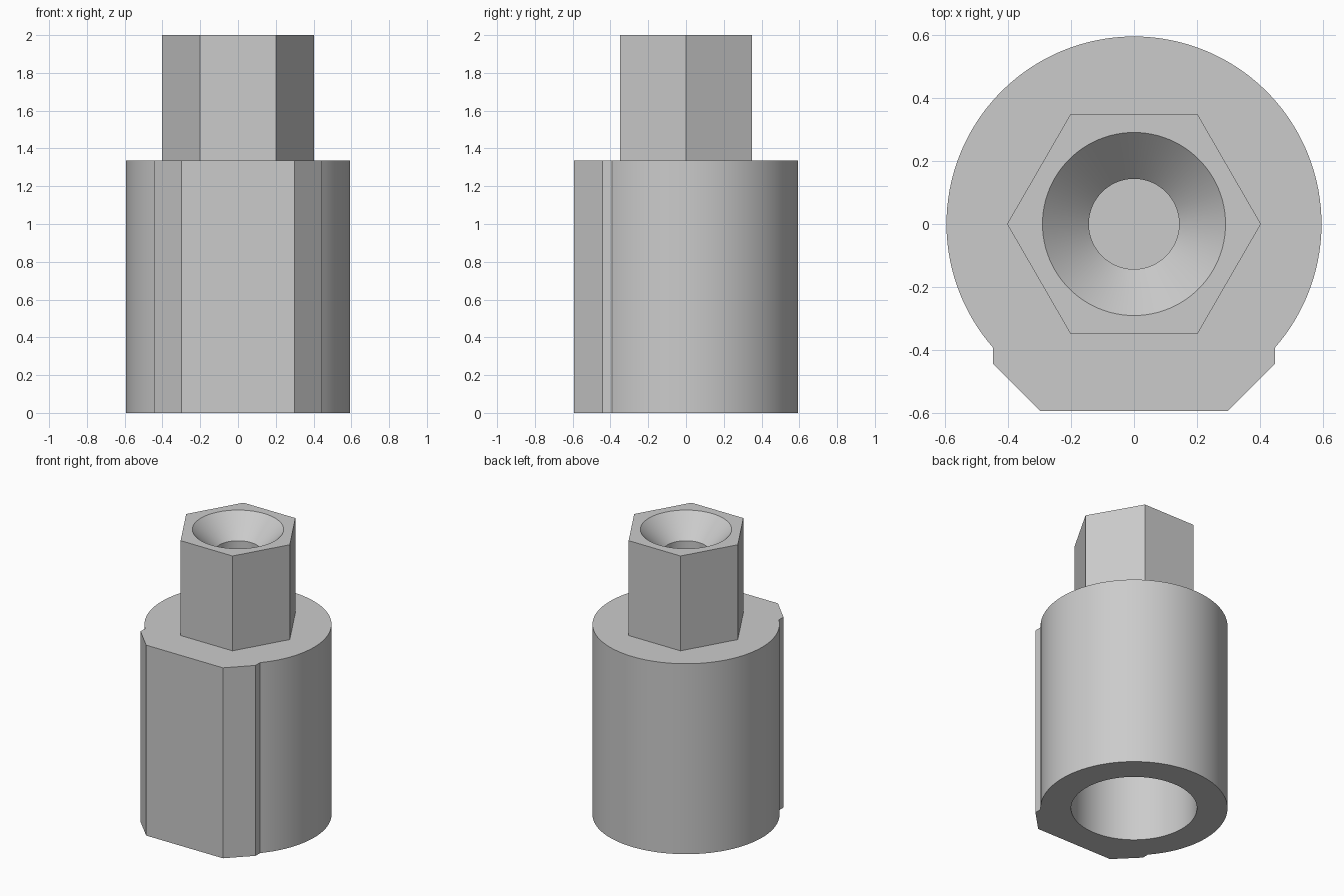
import bpy
import bmesh
import math

cube = bpy.data.objects.get("Cube")
if cube:
    bpy.data.objects.remove(cube, do_unlink=True)

LEDGE, TOP = 1.335, 2.0
BODY_R, HEX_R = 0.594, 0.402
BORE_R, BORE_DEPTH = 0.4, 1.0
SINK_R, HOLE_R, HOLE_FLOOR = 0.29, 0.143, 1.4

grey = bpy.data.materials.new("plain grey")
grey.use_nodes = True
grey.diffuse_color = (0.6, 0.6, 0.6, 1)
grey.node_tree.nodes["Principled BSDF"].inputs["Base Color"].default_value = (0.6, 0.6, 0.6, 1)


def finish(name, bm):
    bmesh.ops.recalc_face_normals(bm, faces=bm.faces)
    mesh = bpy.data.meshes.new(name)
    bm.to_mesh(mesh)
    bm.free()
    mesh.materials.append(grey)
    obj = bpy.data.objects.new(name, mesh)
    bpy.context.collection.objects.link(obj)
    return obj


def prism(name, outline, z0, z1):
    """Extrude a closed xy outline from z0 to z1."""
    bm = bmesh.new()
    face = bm.faces.new([bm.verts.new((x, y, z0)) for x, y in outline])
    out = bmesh.ops.extrude_face_region(bm, geom=[face])
    for v in out["geom"]:
        if isinstance(v, bmesh.types.BMVert):
            v.co.z = z1
    return finish(name, bm)


def lathe(name, profile, steps=96):
    """Spin an (r, z) profile that starts and ends on the axis."""
    bm = bmesh.new()
    verts = [bm.verts.new((r, 0, z)) for r, z in profile]
    edges = [bm.edges.new(pair) for pair in zip(verts, verts[1:])]
    bmesh.ops.spin(bm, geom=verts + edges, cent=(0, 0, 0), axis=(0, 0, 1),
                   angle=math.tau, steps=steps)
    bmesh.ops.remove_doubles(bm, verts=bm.verts, dist=1e-4)
    return finish(name, bm)


def combine(target, other, operation):
    mod = target.modifiers.new(operation.lower(), "BOOLEAN")
    mod.operation, mod.solver, mod.object = operation, "EXACT", other
    bpy.context.view_layer.objects.active = target
    bpy.ops.object.modifier_apply(modifier=mod.name)
    bpy.data.objects.remove(other, do_unlink=True)


# Round body whose front widens into a chamfered flat pad
pad_x, pad_y, flat_x = 0.446, -0.443, 0.298
start = -math.acos(pad_x / BODY_R)
sweep = math.pi - 2 * start
outline = [(BODY_R * math.cos(start + sweep * i / 96),
            BODY_R * math.sin(start + sweep * i / 96)) for i in range(97)]
outline += [(-pad_x, pad_y), (-flat_x, -0.592), (flat_x, -0.592), (pad_x, pad_y)]
body = prism("hex_stem_body", outline, 0, LEDGE)

# Hexagonal stem, sunk slightly into the body
hexagon = [(HEX_R * math.cos(i * math.tau / 6), HEX_R * math.sin(i * math.tau / 6))
           for i in range(6)]
combine(body, prism("hex_stem", hexagon, LEDGE - 0.1, TOP), "UNION")

# Wide blind bore in the underside
combine(body, lathe("bore_cutter", [(0, -0.1), (BORE_R, -0.1),
                                    (BORE_R, BORE_DEPTH), (0, BORE_DEPTH)]), "DIFFERENCE")

# Countersunk blind hole in the stem top
lip = 0.05
combine(body, lathe("countersink_cutter", [
    (0, HOLE_FLOOR), (HOLE_R, HOLE_FLOOR), (HOLE_R, TOP - SINK_R + HOLE_R),
    (SINK_R + lip, TOP + lip), (0, TOP + lip)]), "DIFFERENCE")

# Smooth the round walls, keep the edges crisp
bpy.ops.object.select_all(action="DESELECT")
body.select_set(True)
bpy.context.view_layer.objects.active = body
bpy.ops.object.shade_smooth_by_angle(angle=math.radians(25))
